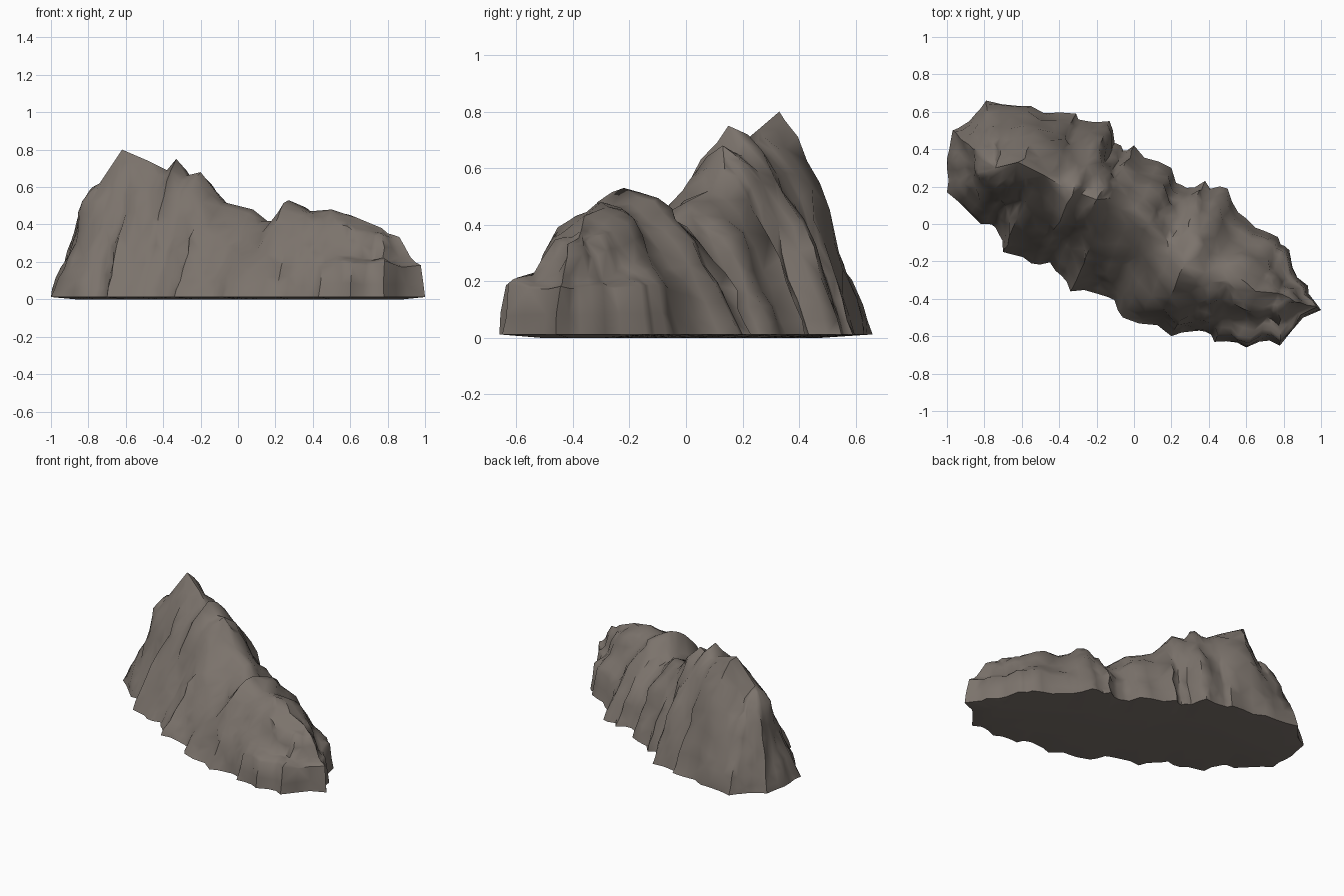
import bpy, bmesh, math, random
from mathutils import Vector, noise

random.seed(4)
if "Cube" in bpy.data.objects:
    bpy.data.objects.remove(bpy.data.objects["Cube"], do_unlink=True)

# Footprint of the outcrop, and the crest line running along its top
FOOTPRINT = [(-1, .35), (-.97, .5), (-.88, .55), (-.79, .66), (-.55, .63),
             (-.31, .59), (-.25, .55), (-.13, .55), (-.07, .42), (0, .42),
             (.2, .3), (.25, .21), (.38, .23), (.5, .19), (.6, .03),
             (.77, -.07), (.83, -.14), (.93, -.33), (1, -.46), (.78, -.65),
             (.6, -.66), (.43, -.63), (.35, -.57), (.2, -.6), (-.06, -.5),
             (-.14, -.39), (-.34, -.36), (-.42, -.25), (-.55, -.21),
             (-.7, -.15), (-.74, -.02), (-.82, 0), (-1, .17)]
CREST = [Vector(p) for p in (
    (-.74, .3, .62), (-.62, .33, .8), (-.48, .26, .74), (-.38, .2, .69),
    (-.33, .15, .75), (-.28, .16, .66), (-.2, .13, .68), (-.08, .08, .52),
    (.08, 0, .48), (.18, -.1, .4), (.27, -.22, .53), (.38, -.26, .47),
    (.5, -.3, .48), (.65, -.36, .43), (.77, -.37, .38))]
RINGS = (0, .05, .12, .2, .3, .41, .52, .64, .76, .88, 1)
# Height along the stepped wall of the low end: (way to crest, share of height)
STEP = [(0, 0), (.12, .45), (.4, .54), (.6, .86), (1, 1)]
AXIS = Vector((CREST[-1].x - CREST[0].x, CREST[-1].y - CREST[0].y, 0)).normalized()
BASE = .012


def along(p):
    """Distance of a point along the long axis of the outcrop."""
    return (p - CREST[0]).dot(AXIS)


STATIONS = [along(c) for c in CREST]


def crest_at(s):
    """Point on the crest at a distance along the axis."""
    s = min(max(s, STATIONS[0]), STATIONS[-1])
    for i in range(len(CREST) - 1):
        if s <= STATIONS[i + 1]:
            t = (s - STATIONS[i]) / (STATIONS[i + 1] - STATIONS[i])
            return CREST[i].lerp(CREST[i + 1], t)
    return CREST[-1].copy()


def jagged(points, cuts):
    """Split each footprint edge and notch the new points inwards."""
    out = []
    for i, p in enumerate(points):
        a = Vector((*p, 0))
        b = Vector((*points[(i + 1) % len(points)], 0))
        for k in range(cuts):
            q = a.lerp(b, k / cuts)
            if k:
                inward = crest_at(along(q)) - q
                inward.z = 0
                # the tall end has a smoother foot
                depth = .01 if along(q) < .1 else .035
                q += inward.normalized() * random.uniform(0, depth)
            out.append(q)
    return out


def step_height(u):
    """Share of the height on the stepped wall."""
    for (u0, h0), (u1, h1) in zip(STEP, STEP[1:]):
        if u <= u1:
            return h0 + (h1 - h0) * (u - u0) / (u1 - u0)


def rock_point(foot, u):
    """Point on the rock face, u running from the footprint to the crest."""
    s = along(foot)
    if u == 1:
        return min(CREST, key=lambda c: abs(along(c) - s)).copy()
    top = crest_at(s)
    p = foot.lerp(top, u)
    # straight slopes at the tall end, rounder at the back and the low end
    low = min(max(s / STATIONS[-1], 0), 1)
    back = min(max((foot.y - top.y) * 4, 0), 1)
    curve = 1.25 + .3 * back + .9 * low * low
    share = 1 - (1 - u) ** curve
    step = min(max((low - .72) * 4, 0), 1)
    share += (step_height(u) - share) * step
    p.z = BASE + (top.z - BASE) * share
    if u > 0:
        # upright gullies plus smaller lumps
        out = foot - top
        out.z = 0
        out.normalize()
        fade = math.sin(math.pi * u) ** .5
        gully = noise.noise(Vector((p.x * 7, p.y * 7, p.z * 2)))
        lump = noise.noise_vector(p * 12)
        p += out * gully * .045 * fade + lump * .028 * fade
    return p


# Loft rings of points: shallow belly underneath, then footprint up to crest
bm = bmesh.new()
outline = jagged(FOOTPRINT, 3)
belly = []
for foot in outline:
    p = foot.lerp(crest_at(along(foot)), .5)
    p.z = 0
    belly.append(bm.verts.new(p))
rows = [belly] + [[bm.verts.new(rock_point(f, u)) for f in outline] for u in RINGS]
count = len(outline)
for r, (low, high) in enumerate(zip(rows, rows[1:])):
    for i in range(count):
        j = (i + 1) % count
        if (i + r) % 2:
            bm.faces.new((low[i], low[j], high[j]))
            bm.faces.new((low[i], high[j], high[i]))
        else:
            bm.faces.new((low[i], low[j], high[i]))
            bm.faces.new((low[j], high[j], high[i]))

# Close the underside and the crest
bm.faces.new(belly)
bmesh.ops.remove_doubles(bm, verts=bm.verts, dist=.0005)
bmesh.ops.recalc_face_normals(bm, faces=bm.faces)

mesh = bpy.data.meshes.new("rock_outcrop")
bm.to_mesh(mesh)
bm.free()
rock = bpy.data.objects.new("rock_outcrop", mesh)
bpy.context.collection.objects.link(rock)

# Brown grey stone
stone = bpy.data.materials.new("brown_grey_stone")
stone.use_nodes = True
colour = (.2, .172, .15, 1)
stone.diffuse_color = colour
stone.node_tree.nodes["Principled BSDF"].inputs["Base Color"].default_value = colour
mesh.materials.append(stone)

bpy.ops.object.select_all(action="DESELECT")
rock.select_set(True)
bpy.context.view_layer.objects.active = rock
bpy.ops.object.shade_smooth_by_angle(angle=math.radians(55))
